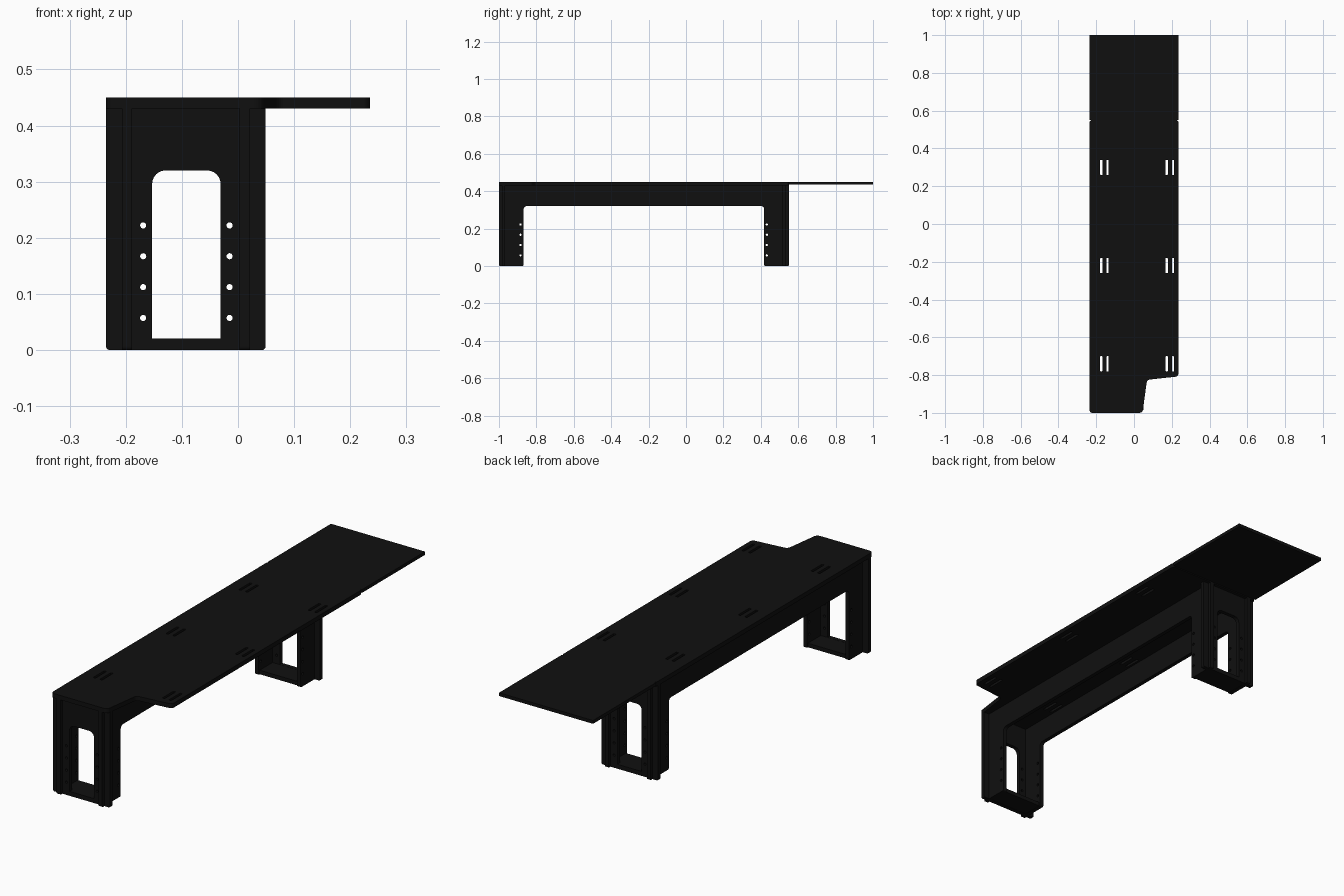
import bpy, bmesh, math
from mathutils import Matrix, Vector

cube = bpy.data.objects.get("Cube")
if cube:
    bpy.data.objects.remove(cube, do_unlink=True)

black = bpy.data.materials.new("matte black")
black.use_nodes = True
black.diffuse_color = (0.005, 0.005, 0.005, 1)
black.node_tree.nodes["Principled BSDF"].inputs["Base Color"].default_value = black.diffuse_color

# Sheet orientations: flat, facing along y, facing along x
FLAT = Matrix.Identity(3)
ACROSS = Matrix(((1, 0, 0), (0, 0, -1), (0, 1, 0)))
ALONG = Matrix(((0, 0, 1), (1, 0, 0), (0, 1, 0)))


def rounded(corners, steps=6):
    """Outline from (x, y, radius) corners, each replaced by an arc."""
    out = []
    for i, (x, y, r) in enumerate(corners):
        p = Vector((x, y))
        if r == 0:
            out.append(p)
            continue
        a = (Vector(corners[i - 1][:2]) - p).normalized()
        b = (Vector(corners[(i + 1) % len(corners)][:2]) - p).normalized()
        half = a.angle(b) / 2
        centre = p + (a + b).normalized() * r / math.sin(half)
        start = p + a * r / math.tan(half) - centre
        end = p + b * r / math.tan(half) - centre
        turn = math.atan2(start.x * end.y - start.y * end.x, start.dot(end))
        for k in range(steps + 1):
            out.append(centre + Matrix.Rotation(turn * k / steps, 2) @ start)
    return out


def rect(x0, x1, y0, y1, r=0, top_r=None):
    t = r if top_r is None else top_r
    return rounded([(x0, y0, r), (x1, y0, r), (x1, y1, t), (x0, y1, t)])


def circle(x, y, r, n=16):
    return [Vector((x + r * math.cos(math.tau * k / n), y + r * math.sin(math.tau * k / n)))
            for k in range(n)]


def sheet(name, outlines, thickness, axes, location):
    """Cut a flat sheet; the first outline is the edge, the rest are openings."""
    curve = bpy.data.curves.new(name + " outline", "CURVE")
    curve.dimensions = "2D"
    curve.fill_mode = "BOTH"
    curve.extrude = thickness / 2
    for points in outlines:
        spline = curve.splines.new("POLY")
        spline.points.add(len(points) - 1)
        for sp, p in zip(spline.points, points):
            sp.co = (p.x, p.y, 0, 1)
        spline.use_cyclic_u = True
    temp = bpy.data.objects.new(name + " temp", curve)
    bpy.context.collection.objects.link(temp)
    bpy.context.view_layer.update()
    graph = bpy.context.evaluated_depsgraph_get()
    mesh = bpy.data.meshes.new_from_object(temp.evaluated_get(graph))
    bpy.data.objects.remove(temp, do_unlink=True)
    bpy.data.curves.remove(curve)
    mesh.name = name
    bm = bmesh.new()
    bm.from_mesh(mesh)
    bmesh.ops.remove_doubles(bm, verts=bm.verts, dist=0.00005)
    bmesh.ops.transform(bm, matrix=axes.to_4x4(), verts=bm.verts)
    bmesh.ops.recalc_face_normals(bm, faces=bm.faces)
    for f in bm.faces:
        f.smooth = False
        f.material_index = 0
    bm.to_mesh(mesh)
    bm.free()
    mesh.materials.clear()
    mesh.materials.append(black)
    ob = bpy.data.objects.new(name, mesh)
    ob.location = location
    bpy.context.collection.objects.link(ob)
    return ob


FRONT, BACK = -1.0, 0.55
T = 0.018
hole_heights = [0.057 + 0.055 * k for k in range(4)]

# Top board with stepped front corner and pairs of slots
edge = rounded([(-0.235, FRONT, 0.015), (0.045, FRONT, 0.02), (0.069, -0.825, 0.02),
                (0.235, -0.807, 0.015), (0.235, BACK, 0.012), (-0.235, BACK, 0.012)])
slots = [rect(x - 0.006, x + 0.006, y - 0.04, y + 0.04, 0.003)
         for x in (-0.173, -0.14, 0.173, 0.206) for y in (-0.74, -0.22, 0.3)]
sheet("top_board", [edge] + slots, 0.02, FLAT, (0, 0, 0.44))

# Plain extension board at the back
sheet("extension_board", [rect(-0.235, 0.235, BACK, 1)], 0.015, FLAT, (0, 0, 0.4425))

# Long side panels: beam and two legs in one piece
legs = rounded([(FRONT, 0, 0.006), (-0.868, 0, 0.006), (-0.868, 0.32, 0.016),
                (0.418, 0.32, 0.016), (0.418, 0, 0.006), (BACK, 0, 0.006),
                (BACK, 0.43, 0), (FRONT, 0.43, 0)])
side_holes = [circle(y, z, 0.006) for y in (-0.885, 0.432) for z in hole_heights]
for name, x in (("right_side_panel", -0.198), ("left_side_panel", 0.012)):
    sheet(name, [legs] + side_holes, T, ALONG, (x, 0, 0))

# End panels with tall windows, and foot plates between the legs
end_edge = rect(-0.235, 0.049, 0, 0.43, 0.006, 0)
window = rect(-0.153, -0.031, 0.02, 0.32, 0, 0.024)
end_holes = [circle(x, z, 0.0055) for x in (-0.169, -0.015) for z in hole_heights]
for end, y, foot in (("front", FRONT + 0.024, (-0.97, -0.875)),
                     ("back", BACK - 0.024, (0.425, 0.52))):
    sheet(end + "_end_panel", [end_edge, window] + end_holes, T, ACROSS, (0, y, 0))
    sheet(end + "_foot_plate", [rect(-0.19, 0.004, *foot)], T, FLAT, (0, 0, 0.0105))
